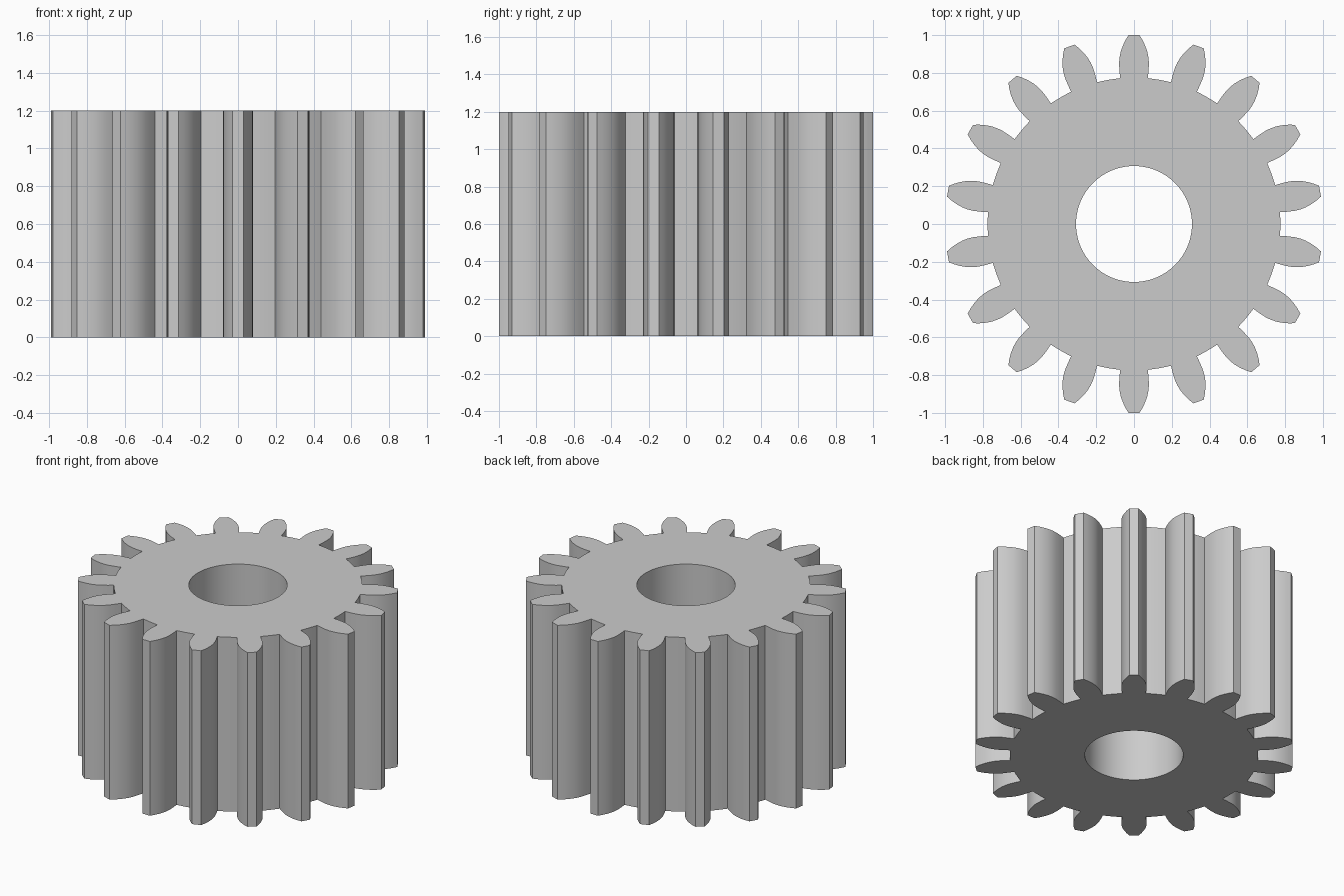
import bpy, bmesh
from math import sin, cos, pi, radians

if "Cube" in bpy.data.objects:
    bpy.data.objects.remove(bpy.data.objects["Cube"])

TEETH, HEIGHT, ROOT, BORE = 18, 1.2, 0.775, 0.307

# Half tooth: (half width, distance from centre), root to tip
FLANK = [(0.073, 0.772), (0.077, 0.81), (0.079, 0.85), (0.077, 0.88),
         (0.071, 0.91), (0.060, 0.942), (0.046, 0.972), (0.029, 1.0)]


def gear_outline():
    """Leaf-shaped teeth with short root arcs between them."""
    pts = []
    for i in range(TEETH):
        a = 2 * pi * i / TEETH
        tooth = [(-w, r) for w, r in FLANK] + [(w, r) for w, r in reversed(FLANK)]
        for d in (7.5, 10):
            tooth.append((ROOT * sin(radians(d)), ROOT * cos(radians(d))))
        tooth.append((ROOT * sin(radians(12.5)), ROOT * cos(radians(12.5))))
        pts += [(x * cos(a) + y * sin(a), y * cos(a) - x * sin(a)) for x, y in tooth]
    return pts


def circle(radius, n):
    return [(radius * cos(2 * pi * i / n), radius * sin(2 * pi * i / n)) for i in range(n)]


bm = bmesh.new()


def add_loop(pts):
    verts = [bm.verts.new((x, y, 0)) for x, y in pts]
    return [bm.edges.new((v, verts[(i + 1) % len(verts)])) for i, v in enumerate(verts)]


# Toothed profile with a round bore, extruded to full height
edges = add_loop(gear_outline()) + add_loop(circle(BORE, 72))
bmesh.ops.triangle_fill(bm, edges=edges, use_beauty=True, normal=(0, 0, -1))
ext = bmesh.ops.extrude_face_region(bm, geom=bm.faces[:], use_keep_orig=True)
bmesh.ops.translate(bm, vec=(0, 0, HEIGHT),
                    verts=[g for g in ext["geom"] if isinstance(g, bmesh.types.BMVert)])
bmesh.ops.recalc_face_normals(bm, faces=bm.faces[:])

mesh = bpy.data.meshes.new("spur_gear")
bm.to_mesh(mesh)
bm.free()
gear = bpy.data.objects.new("spur_gear", mesh)
bpy.context.collection.objects.link(gear)

# Smooth flanks and bore, crisp rims and tooth tips
bpy.context.view_layer.objects.active = gear
gear.select_set(True)
bpy.ops.object.shade_smooth_by_angle(angle=radians(25))
